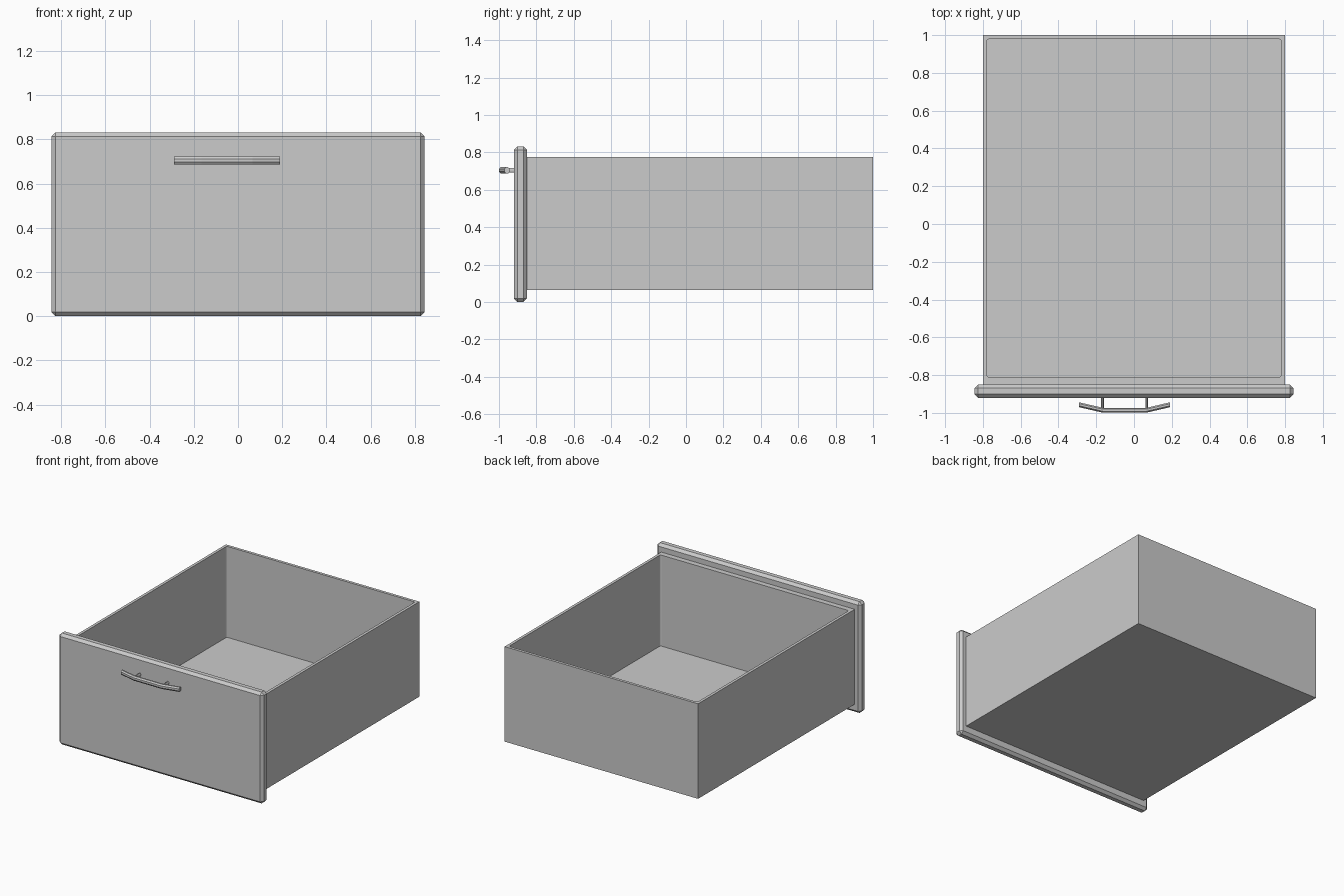
import bpy, bmesh
from math import cos, sin, pi
from mathutils import Vector

cube = bpy.data.objects.get("Cube")
if cube:
    bpy.data.objects.remove(cube, do_unlink=True)

grey = bpy.data.materials.new("plain grey")
grey.use_nodes = True
tone = (0.6, 0.6, 0.6, 1)
grey.diffuse_color = tone
grey.node_tree.nodes["Principled BSDF"].inputs["Base Color"].default_value = tone


def finish(name, bm):
    bmesh.ops.recalc_face_normals(bm, faces=bm.faces)
    mesh = bpy.data.meshes.new(name)
    bm.to_mesh(mesh)
    bm.free()
    mesh.materials.append(grey)
    obj = bpy.data.objects.new(name, mesh)
    bpy.context.collection.objects.link(obj)
    return obj


def box(bm, low, high):
    verts = bmesh.ops.create_cube(bm, size=1)["verts"]
    low, high = Vector(low), Vector(high)
    for v in verts:
        v.co = (low + high) / 2 + v.co * (high - low)


def tube(name, path, axis, wide, tall, sides=8):
    """Sweep an oval section along a path; axis is the sideways direction."""
    bm = bmesh.new()
    rings = []
    for p in path:
        ring = []
        for i in range(sides):
            a = 2 * pi * (i + 0.5) / sides
            offset = Vector(axis) * wide * cos(a) + Vector((0, 0, tall * sin(a)))
            ring.append(bm.verts.new(Vector(p) + offset))
        rings.append(ring)
    for a, b in zip(rings, rings[1:]):
        for i in range(sides):
            j = (i + 1) % sides
            bm.faces.new((a[i], a[j], b[j], b[i]))
    bm.faces.new(rings[0])
    bm.faces.new(rings[-1])
    return finish(name, bm)


# Open drawer box: hollowed block with softly rounded inner corners
bm = bmesh.new()
box(bm, (-0.8, -0.85, 0.065), (0.8, 1.0, 0.775))
top = max(bm.faces, key=lambda f: f.calc_center_median().z)
bmesh.ops.inset_region(bm, faces=[top], thickness=0.03)
for v in top.verts:
    v.co.y = max(v.co.y, -0.81)
floor = bmesh.ops.extrude_discrete_faces(bm, faces=[top])["faces"][0]
for v in floor.verts:
    v.co.z = 0.095
corners = [e for v in floor.verts for e in v.link_edges if e not in floor.edges[:]]
bmesh.ops.bevel(bm, geom=corners, offset=0.012, segments=3, profile=0.5, affect='EDGES')
finish("drawer_box", bm)

# Front panel with chamfered edges
bm = bmesh.new()
box(bm, (-0.845, -0.92, 0), (0.845, -0.85, 0.832))
bmesh.ops.bevel(bm, geom=bm.edges[:], offset=0.019, segments=1, affect='EDGES')
finish("front_panel", bm)

# Bowed pull bar and its two posts
z = 0.704
middle = -0.05
half = [(-0.24, -0.957), (-0.115, -0.986)]
path = half + [(-x, y) for x, y in reversed(half)]
tube("handle_bar", [(middle + x, y, z) for x, y in path], (0, 1, 0), 0.014, 0.019)
for side, name in ((-1, "handle_post_right"), (1, "handle_post_left")):
    x = middle + side * 0.117
    tube(name, [(x, -0.98, z), (x, -0.915, z)], (1, 0, 0), 0.008, 0.014)
